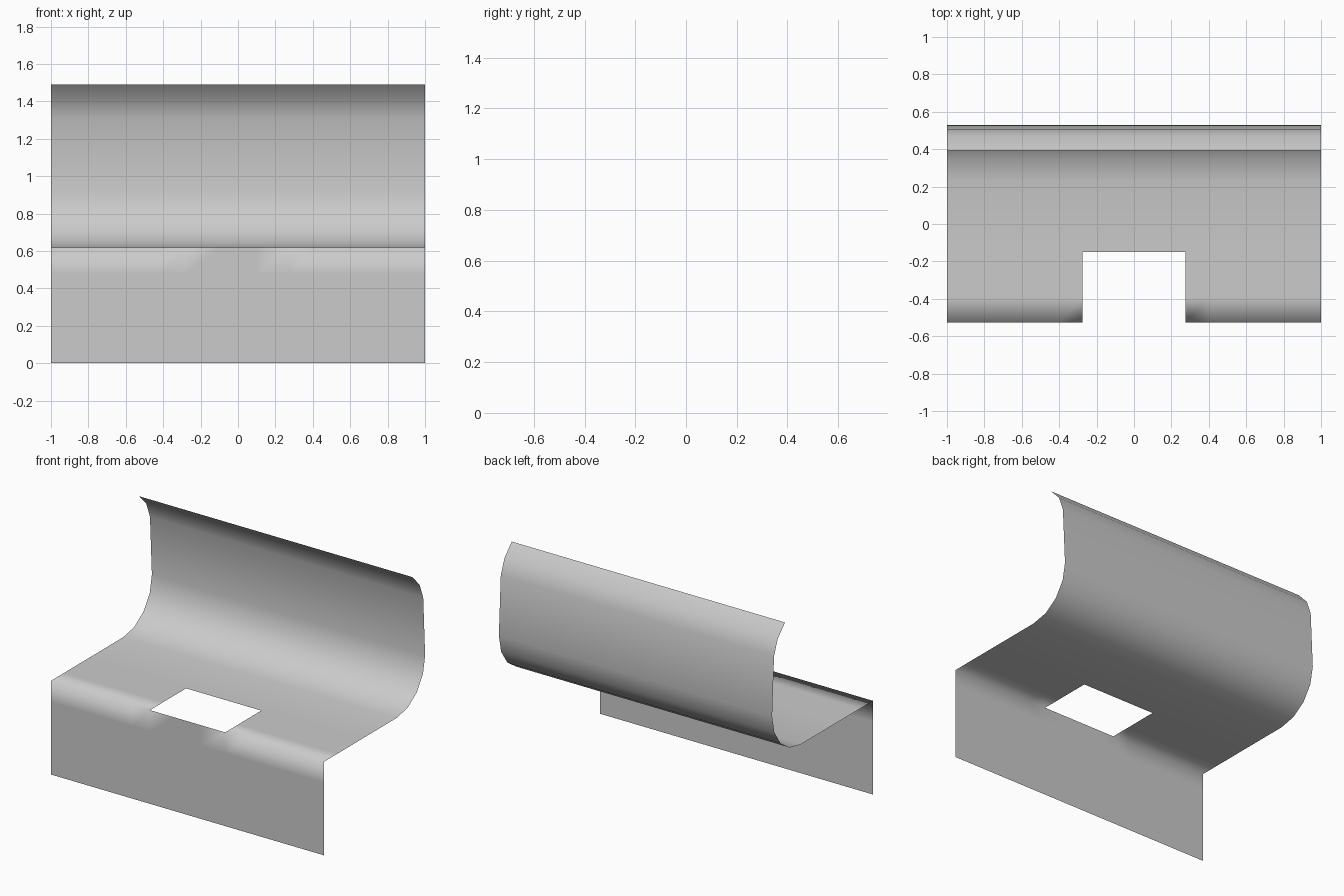
import bpy, bmesh, math

if "Cube" in bpy.data.objects:
    bpy.data.objects.remove(bpy.data.objects["Cube"])

# Side profile (y, z): front panel, flat seat, rounded corner, leaning back, curled lip
profile = [(-0.527, 0.0), (-0.527, 0.48), (-0.527, 0.62),
           (-0.39, 0.62), (-0.15, 0.62)]
R, CY, CZ = 0.30, 0.228, 0.92
for i in range(5):
    a = math.radians(22.5 * i)
    profile.append((CY + R * math.sin(a), CZ - R * math.cos(a)))
profile += [(0.508, 1.31), (0.47, 1.41), (0.393, 1.49)]

# Columns across the width, mirrored about x = 0
half = [0.1, 0.275, 0.4, 0.7, 1.0]
xs = [-x for x in reversed(half)] + half

bm = bmesh.new()
rows = [[bm.verts.new((x, y, z)) for x in xs] for y, z in profile]
for j in range(len(rows) - 1):
    for i in range(len(xs) - 1):
        # Rectangular opening at the front of the seat
        if j in (2, 3) and abs(xs[i] + xs[i + 1]) / 2 < 0.275:
            continue
        bm.faces.new((rows[j][i], rows[j][i + 1], rows[j + 1][i + 1], rows[j + 1][i]))
for f in bm.faces:
    f.smooth = True

# Single bent sheet, left without thickness
mesh = bpy.data.meshes.new("bent_seat_sheet")
bm.to_mesh(mesh)
bm.free()
obj = bpy.data.objects.new("bent_seat_sheet", mesh)
bpy.context.collection.objects.link(obj)
